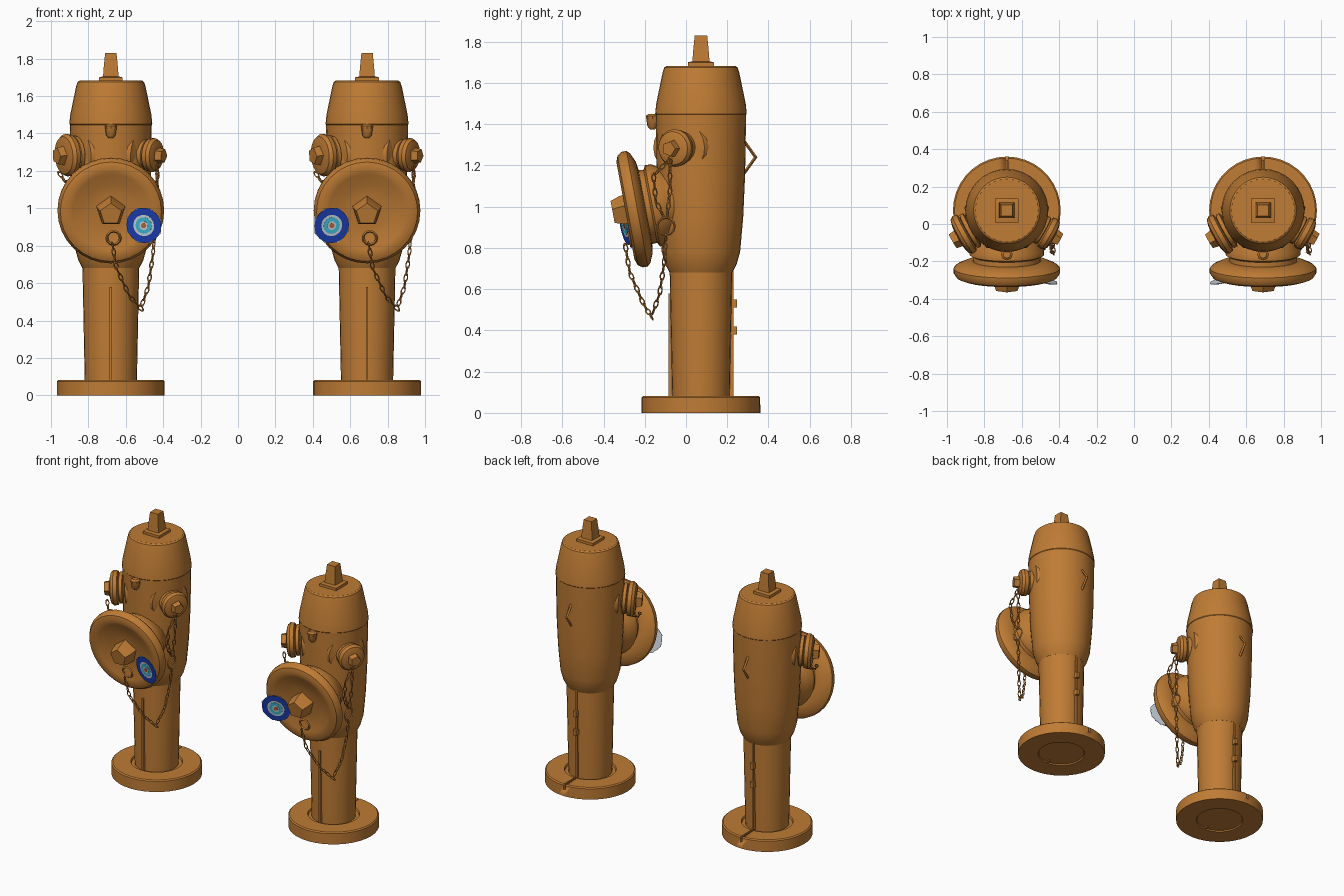
import bpy, bmesh
from math import sin, cos, pi, radians
from mathutils import Matrix, Vector

if "Cube" in bpy.data.objects:
    bpy.data.objects.remove(bpy.data.objects["Cube"])


def material(name, rgb):
    m = bpy.data.materials.new(name)
    m.use_nodes = True
    m.diffuse_color = (*rgb, 1)
    m.node_tree.nodes["Principled BSDF"].inputs["Base Color"].default_value = (*rgb, 1)
    return m


ORANGE = material("orange_paint", (0.52, 0.2, 0.035))
BLUE = material("deep_blue", (0.012, 0.05, 0.45))
PALE = material("pale_grey", (0.6, 0.65, 0.72))
CYAN = material("cyan", (0.05, 0.5, 0.68))
RED = material("rust_red", (0.5, 0.13, 0.05))


def finish(name, bm, matrix, mat=ORANGE, angle=35):
    bmesh.ops.recalc_face_normals(bm, faces=bm.faces)
    me = bpy.data.meshes.new(name)
    bm.to_mesh(me)
    bm.free()
    me.materials.append(mat)
    me.polygons.foreach_set("use_smooth", [True] * len(me.polygons))
    me.set_sharp_from_angle(angle=radians(angle))
    ob = bpy.data.objects.new(name, me)
    ob.matrix_world = matrix
    bpy.context.collection.objects.link(ob)
    return ob


def lathe(name, profile, matrix, segs=28, mat=ORANGE, turn=0.0):
    """Closed solid of revolution from (radius, height) points."""
    bm = bmesh.new()
    rings = [[bm.verts.new((r * cos(turn + 2 * pi * i / segs), r * sin(turn + 2 * pi * i / segs), z))
              for i in range(segs)] for r, z in profile]
    for a, b in zip(rings, rings[1:]):
        for i in range(segs):
            j = (i + 1) % segs
            bm.faces.new((a[i], a[j], b[j], b[i]))
    bm.faces.new(rings[0])
    bm.faces.new(rings[-1])
    return finish(name, bm, matrix, mat)


def box(name, lo, hi, matrix):
    bm = bmesh.new()
    lo, hi = Vector(lo), Vector(hi)
    bmesh.ops.create_cube(bm, size=1, matrix=Matrix.Translation((lo + hi) / 2)
                          @ Matrix.Diagonal((*(hi - lo), 1)))
    return finish(name, bm, matrix)


def add_ring(bm, matrix, major, minor, stretch=1.0, segs=10, sides=4):
    grid = []
    for i in range(segs):
        a = 2 * pi * i / segs
        grid.append([])
        for k in range(sides):
            b = 2 * pi * k / sides
            r = major + minor * cos(b)
            p = Vector((r * cos(a) * stretch, r * sin(a), minor * sin(b)))
            grid[-1].append(bm.verts.new(matrix @ p))
    for i in range(segs):
        n = grid[(i + 1) % segs]
        for k in range(sides):
            m = (k + 1) % sides
            bm.faces.new((grid[i][k], n[k], n[m], grid[i][m]))


def ring(name, matrix, local, *args, **kw):
    bm = bmesh.new()
    add_ring(bm, local, *args, **kw)
    return finish(name, bm, matrix)


def chain(name, points, matrix, step=0.036):
    bm = bmesh.new()
    pts = [Vector(p) for p in points]
    count, left = 0, 0.0
    for a, b in zip(pts, pts[1:]):
        d = b - a
        rot = d.to_track_quat('X', 'Z').to_matrix().to_4x4()
        while left < d.length:
            spot = Matrix.Translation(a + d.normalized() * left) @ rot
            add_ring(bm, spot @ Matrix.Rotation(count % 2 * pi / 2 + 0.5, 4, 'X'), 0.010, 0.0035, 2.0, 8)
            count += 1
            left += step
        left -= d.length
    return finish(name, bm, matrix)


def outlet(name, side, size, reach, root):
    """Angled hose outlet with its cap and five-sided nut."""
    axis = Vector((side * cos(radians(29)), -sin(radians(29)), -0.06))
    m = root @ Matrix.Translation((0, 0, 1.3)) @ axis.to_track_quat('Z', 'Y').to_matrix().to_4x4()
    lathe(name + "_collar", [(0.14, 0.08), (0.14, 0.16), (0.125, 0.19), (0.08, 0.2), (0.07, 0.23)], m, 20)
    cap = [(0.08, 0.2), (0.092, 0.205), (0.092, 0.225), (0.08, 0.23), (0.1, 0.237),
           (0.104, 0.262), (0.092, 0.28), (0.065, 0.288)]
    lathe(name + "_cap", [(r * size, t + reach) for r, t in cap], m, 20)
    lathe(name + "_nut", [(0.05 * size, 0.28 + reach), (0.042 * size, 0.325 + reach)], m, 5)


def target(root, x):
    """Round painted plate leaning in toward the nut."""
    m = root @ Matrix.Translation((x, -0.07, 0.085)) @ Matrix.Rotation(-0.25 if x > 0 else 0.25, 4, 'Y')
    layers = [("edge", 0.101, PALE, 8), ("blue", 0.096, BLUE, 16), ("pale", 0.058, PALE, 16),
              ("cyan", 0.045, CYAN, 16), ("inner", 0.024, PALE, 12), ("centre", 0.014, RED, 12)]
    for i, (name, r, mat, segs) in enumerate(layers):
        z = i * 0.0015
        lathe("target_" + name, [(r, z - 0.001), (r, z + 0.0015)], m, segs, mat, pi / 8)


def hydrant(x, target_x):
    root = Matrix.Translation((x, 0.0725, 0))

    # Base plate, slotted front and back
    base = lathe("base_plate", [(0.15, 0.008), (0.155, 0), (0.288, 0), (0.288, 0.075), (0.28, 0.082),
                                (0.165, 0.082), (0.16, 0.07)], root, 36)
    slot = box("base_slot_cutter", (-0.007, 0.17, 0.04), (0.007, 0.3, 0.1), root)
    slot.hide_render = True
    slot.hide_viewport = True
    cut = base.modifiers.new("slot", 'BOOLEAN')
    cut.object = slot
    cut.operation = 'DIFFERENCE'

    # Column and swelling upper barrel
    lathe("column", [(0.138, 0.02), (0.14, 0.1), (0.152, 0.7), (0.152, 0.78)], root)
    lathe("barrel", [(0.152, 0.68), (0.173, 0.72), (0.19, 0.78), (0.205, 0.95), (0.214, 1.15),
                     (0.219, 1.45)], root, 32)

    # Bonnet with operating nut
    lathe("bonnet", [(0.214, 1.44), (0.222, 1.45), (0.217, 1.5), (0.186, 1.65), (0.178, 1.675),
                     (0.168, 1.682)], root, 32)
    lathe("nut_flange", [(0.09, 1.675), (0.09, 1.7), (0.06, 1.705)], root, 4, turn=pi / 4)
    lathe("operating_nut", [(0.06, 1.69), (0.054, 1.75), (0.043, 1.83)], root, 4, turn=pi / 4)

    # Casting seams, rear lugs and front hook
    box("front_seam", (-0.006, -0.158, 0), (0.006, -0.12, 0.58), root)
    box("rear_seam", (-0.006, 0.12, 0.08), (0.006, 0.158, 0.74), root)
    for z in (0.4, 0.53):
        box("rear_seam_lug", (-0.012, 0.13, z - 0.02), (0.012, 0.175, z + 0.02), root)
    ring("rear_eye", root, Matrix.Translation((0, 0.215, 1.24)) @ Matrix.Rotation(pi / 2, 4, 'Y'),
         0.05, 0.009, 1.4, segs=4)
    lathe("front_hook", [(0.012, 1.375), (0.025, 1.39), (0.032, 1.44), (0.02, 1.45)],
          root @ Matrix.Translation((0, -0.235, 0)), 8)
    box("front_hook_arm", (-0.02, -0.235, 1.4), (0.02, -0.19, 1.445), root)

    # Hose outlets on both sides
    outlet("left_outlet", 1, 0.88, 0, root)
    outlet("right_outlet", -1, 1.1, 0.008, root)

    # Large tilted front cap on its flared neck
    face = root @ Matrix.Translation((0, -0.2945, 0.993)) @ Matrix.Rotation(radians(100.5), 4, 'X')
    lathe("front_neck", [(0.14, -0.3), (0.15, -0.2), (0.175, -0.13), (0.2, -0.09), (0.2, -0.06),
                         (0.18, -0.05), (0.185, 0.01)], face, 28)
    lathe("front_cap", [(0.19, -0.025), (0.225, -0.02), (0.27, 0), (0.285, 0.015), (0.285, 0.04),
                        (0.27, 0.062), (0.24, 0.073), (0.205, 0.065), (0.15, 0.045), (0.09, 0.04)], face, 32)
    lathe("front_cap_nut", [(0.082, 0.035), (0.076, 0.09), (0.06, 0.135)], face, 5, turn=pi / 2)
    target(face, target_x)

    # Chains and their rings
    ring("cap_eye", face, Matrix.Translation((0.015, -0.14, 0.075)), 0.036, 0.007, segs=12)
    chain("cap_chain", [(0.01, -0.365, 0.8), (0.03, -0.345, 0.68), (0.1, -0.28, 0.53), (0.16, -0.24, 0.465),
                        (0.2, -0.2, 0.58), (0.225, -0.175, 0.75), (0.235, -0.17, 0.87)], root)
    ring("chain_ring", root, Matrix.Translation((0.235, -0.17, 0.905)) @ Matrix.Rotation(pi / 2, 4, 'Y'),
         0.042, 0.006, segs=12)
    chain("left_outlet_chain", [(0.25, -0.16, 1.22), (0.25, -0.23, 1.15), (0.24, -0.22, 1.03),
                                (0.235, -0.175, 0.94)], root)
    chain("left_outlet_chain_rear", [(0.25, -0.15, 1.22), (0.245, -0.15, 1.08), (0.235, -0.165, 0.94)], root)
    chain("right_outlet_chain", [(-0.27, -0.16, 1.18), (-0.25, -0.18, 1.15), (-0.19, -0.18, 1.13)], root)


hydrant(-0.68, 0.177)
hydrant(0.69, -0.19)
